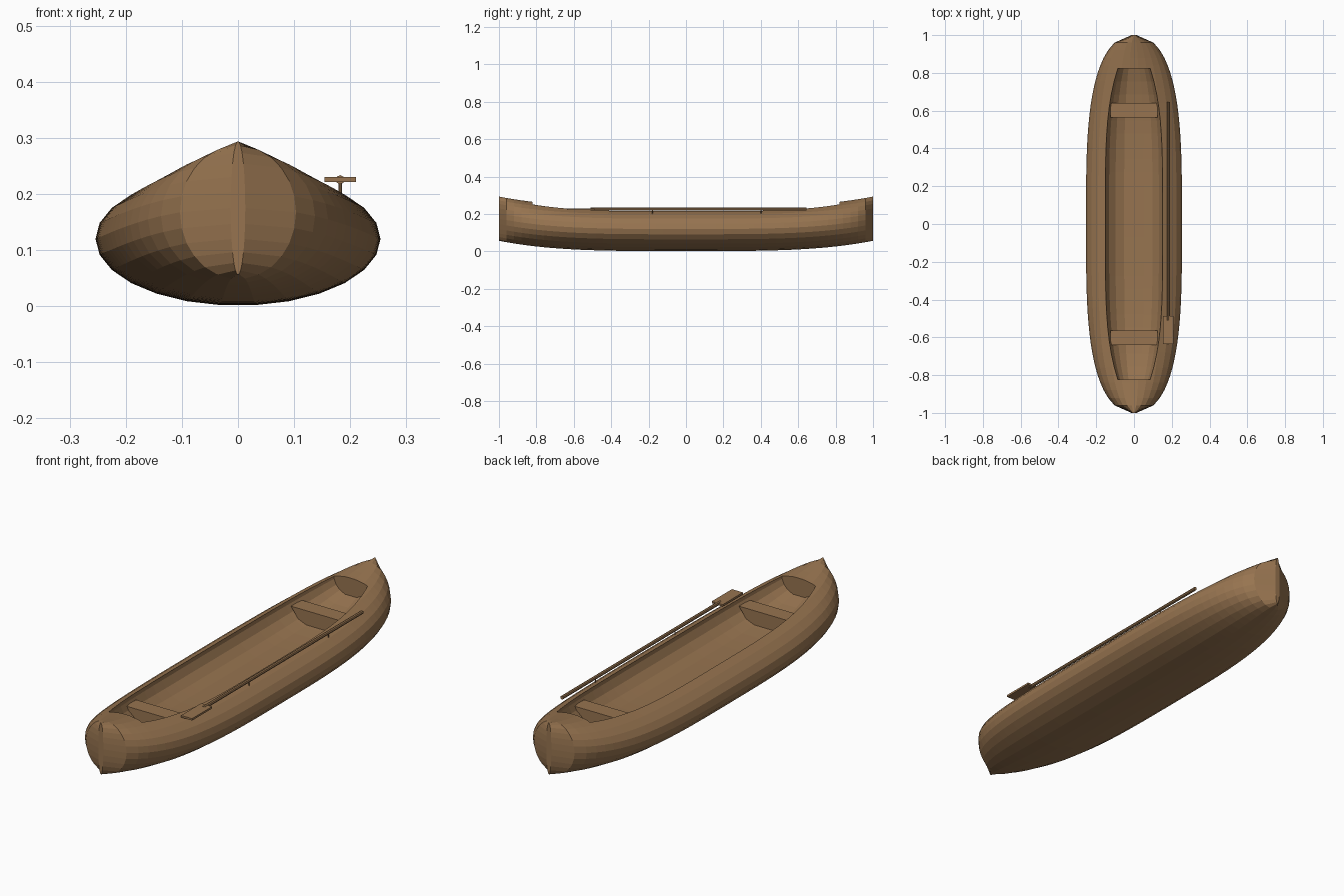
import bpy, bmesh, math
from mathutils import Matrix

if "Cube" in bpy.data.objects:
    bpy.data.objects.remove(bpy.data.objects["Cube"])

wood = bpy.data.materials.new("brown_wood")
wood.diffuse_color = (0.31, 0.175, 0.08, 1)
wood.use_nodes = True
wood.node_tree.nodes["Principled BSDF"].inputs["Base Color"].default_value = wood.diffuse_color


def finish(name, bm):
    bmesh.ops.recalc_face_normals(bm, faces=bm.faces)
    me = bpy.data.meshes.new(name)
    bm.to_mesh(me)
    bm.free()
    me.materials.append(wood)
    ob = bpy.data.objects.new(name, me)
    bpy.context.collection.objects.link(ob)
    return ob


def loft(name, rings):
    """Skin a list of closed cross-sections and cap both ends."""
    bm = bmesh.new()
    vs = [[bm.verts.new(p) for p in r] for r in rings]
    n = len(vs[0])
    for a, b in zip(vs, vs[1:]):
        for i in range(n):
            j = (i + 1) % n
            bm.faces.new((a[i], a[j], b[j], b[i]))
    bm.faces.new(vs[0])
    bm.faces.new(vs[-1])
    return finish(name, bm)


def box(name, x0, x1, y0, y1, z0, z1):
    bm = bmesh.new()
    bmesh.ops.create_cube(bm, size=1)
    for v in bm.verts:
        v.co = ((x0 + x1) / 2 + v.co.x * (x1 - x0),
                (y0 + y1) / 2 + v.co.y * (y1 - y0),
                (z0 + z1) / 2 + v.co.z * (z1 - z0))
    return finish(name, bm)


def rod(name, centre, radius, length, axis, sides):
    bm = bmesh.new()
    bmesh.ops.create_cone(bm, cap_ends=True, segments=sides,
                          radius1=radius, radius2=radius, depth=length)
    rot = Matrix.Rotation(math.pi / 2, 4, 'X') if axis == 'Y' else Matrix()
    bmesh.ops.transform(bm, matrix=Matrix.Translation(centre) @ rot, verts=bm.verts)
    return finish(name, bm)


# hull shape: half width, centre height and half height along the length
def hull_width(y):
    return max(0.013, 0.254 * (1 - min(1, abs(y)) ** 3.4) ** 0.44)


def hull_mid(y):
    return 0.120 + 0.055 * abs(y) ** 3.6


HALF_HEIGHT = 0.119


def hull_ring(y, sides=26):
    w, c = hull_width(y), hull_mid(y)
    return [(w * math.cos(t), y, c + HALF_HEIGHT * math.sin(t))
            for t in (2 * math.pi * i / sides for i in range(sides))]


# open well: rounded bottom, straight up past the rim
def well_ring(y):
    s = (1 - abs(y) ** 4) ** 0.93
    a, b = 0.152 * s, 0.10 * s ** 0.55
    rim = hull_mid(y) + HALF_HEIGHT * math.sqrt(1 - (a / hull_width(y)) ** 2)
    angles = [math.pi + math.radians(d) for d in (0, 10, 30, 50, 70, 110, 130, 150, 170, 180)]
    low = [(a * math.cos(t), y, rim + b * math.sin(t)) for t in angles]
    return low + [(a, y, 0.5), (-a, y, 0.5)]


hull = loft("hull", [hull_ring(-1 + i * 0.04) for i in range(51)])
well = loft("well_cutter", [well_ring(-0.822 + i * 1.644 / 24) for i in range(25)])
well.hide_render = True
well.hide_viewport = True
cut = hull.modifiers.new("well", 'BOOLEAN')
cut.operation = 'DIFFERENCE'
cut.solver = 'EXACT'
cut.object = well

# solid bench seats sunk into the curved floor
for name, s in (("front_seat", -1), ("rear_seat", 1)):
    y0, y1 = sorted((s * 0.565, s * 0.64))
    seat = box(name, -0.125, 0.125, y0, y1, 0.125, 0.201)
    # narrow the lower edge so it follows the floor
    for v in seat.data.vertices:
        if v.co.z < 0.15:
            v.co.x *= 0.55

# paddle resting along the right gunwale on two pegs
PX = 0.182
rod("paddle_shaft", (PX, 0.067, 0.2255), 0.008, 1.156, 'Y', 8)
box("paddle_blade", PX - 0.028, PX + 0.028, -0.635, -0.488, 0.221, 0.230)
for name, y in (("front_peg", -0.18), ("rear_peg", 0.40)):
    rod(name, (PX, y, 0.207), 0.003, 0.036, 'Z', 8)
